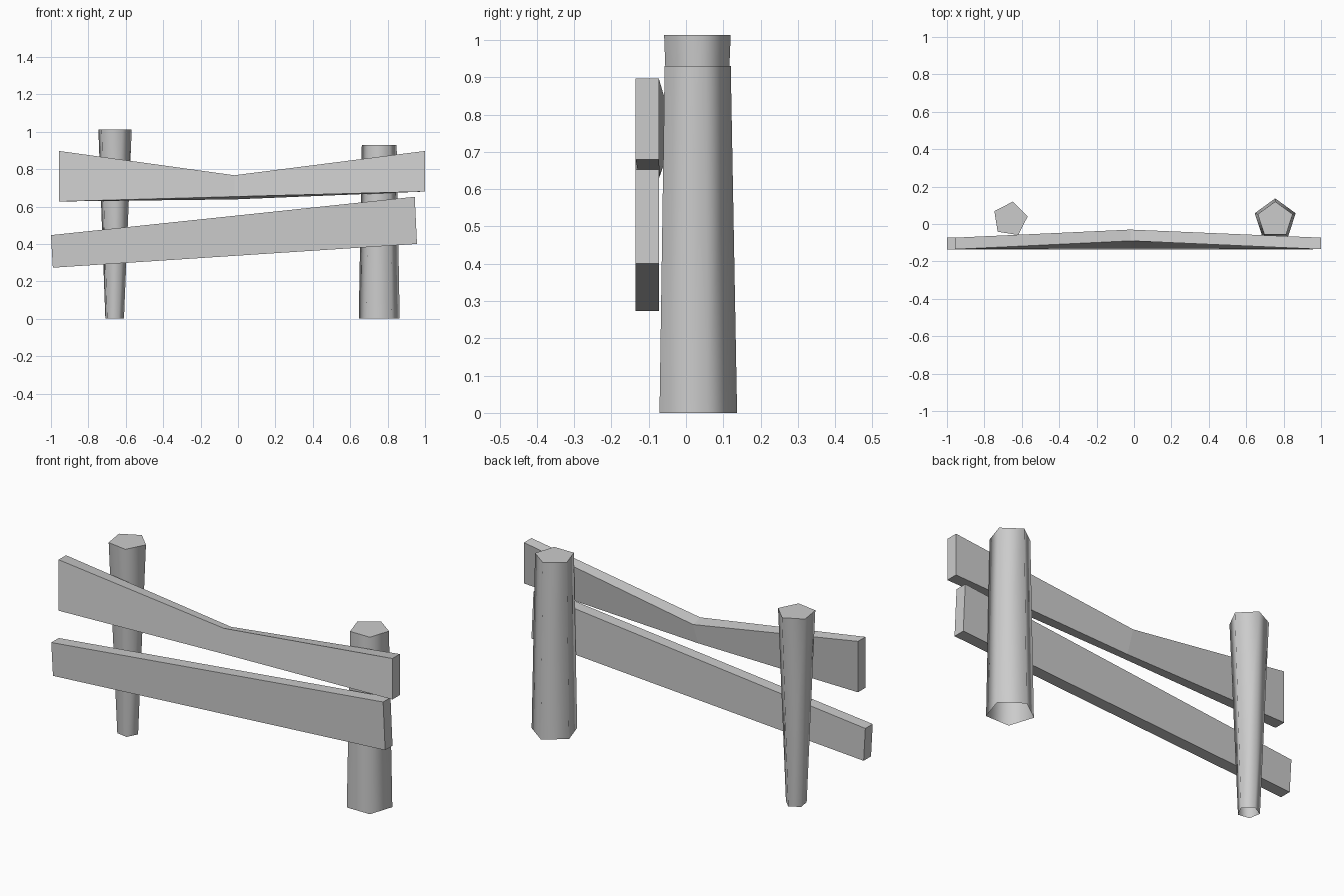
import bpy, bmesh, math

cube = bpy.data.objects.get("Cube")
if cube:
    bpy.data.objects.remove(cube, do_unlink=True)

GREY = (0.6, 0.6, 0.6, 1)
wood = bpy.data.materials.new("grey_wood")
wood.use_nodes = True
wood.diffuse_color = GREY
wood.node_tree.nodes["Principled BSDF"].inputs["Base Color"].default_value = GREY


def finish(name, bm):
    mesh = bpy.data.meshes.new(name)
    bm.to_mesh(mesh)
    bm.free()
    mesh.materials.append(wood)
    obj = bpy.data.objects.new(name, mesh)
    bpy.context.collection.objects.link(obj)
    return obj


def post(name, x, y, height, r_bottom, r_top, turn):
    """Five-sided tapered post: smooth sides, flat top, open underneath."""
    bm = bmesh.new()
    rings = []
    for r, z in ((r_bottom, 0), (r_top, height)):
        angles = [math.radians(turn + 72 * i) for i in range(5)]
        rings.append([bm.verts.new((x + r * math.cos(a), y + r * math.sin(a), z))
                      for a in angles])
    low, high = rings
    for i in range(5):
        j = (i + 1) % 5
        bm.faces.new((low[i], low[j], high[j], high[i])).smooth = True
    bm.faces.new(high)
    for edge in bm.edges:
        if all(v in high for v in edge.verts):
            edge.smooth = False
    return finish(name, bm)


def rail(name, sections):
    """Plank skinned through four-cornered cross-sections of (x, y, z)."""
    bm = bmesh.new()
    rings = [[bm.verts.new(p) for p in s] for s in sections]
    for a, b in zip(rings, rings[1:]):
        for i in range(4):
            j = (i + 1) % 4
            bm.faces.new((a[i], a[j], b[j], b[i]))
    bm.faces.new(rings[0])
    bm.faces.new(rings[-1])
    bmesh.ops.recalc_face_normals(bm, faces=bm.faces)
    return finish(name, bm)


FRONT, BACK = -0.135, -0.073


def end(x_low, z_low, x_high, z_high):
    """Upright plank end: front bottom, back bottom, back top, front top."""
    return [(x_low, FRONT, z_low), (x_low, BACK, z_low),
            (x_high, BACK, z_high), (x_high, FRONT, z_high)]


# Posts
post("right_post", -0.662, 0.026, 1.013, 0.053, 0.095, 81)
post("left_post", 0.755, 0.022, 0.93, 0.115, 0.098, 90)

# Upper rail leans back at its narrow middle
middle = [(-0.02, -0.13, 0.653), (-0.02, -0.07, 0.638),
          (-0.02, -0.03, 0.752), (-0.02, -0.09, 0.767)]
rail("upper_rail", [end(-0.957, 0.627, -0.957, 0.897), middle,
                    end(1.0, 0.68, 1.0, 0.897)])

# Lower rail is a straight sloping plank
rail("lower_rail", [end(-0.99, 0.273, -1.0, 0.447),
                    end(0.957, 0.40, 0.945, 0.652)])
